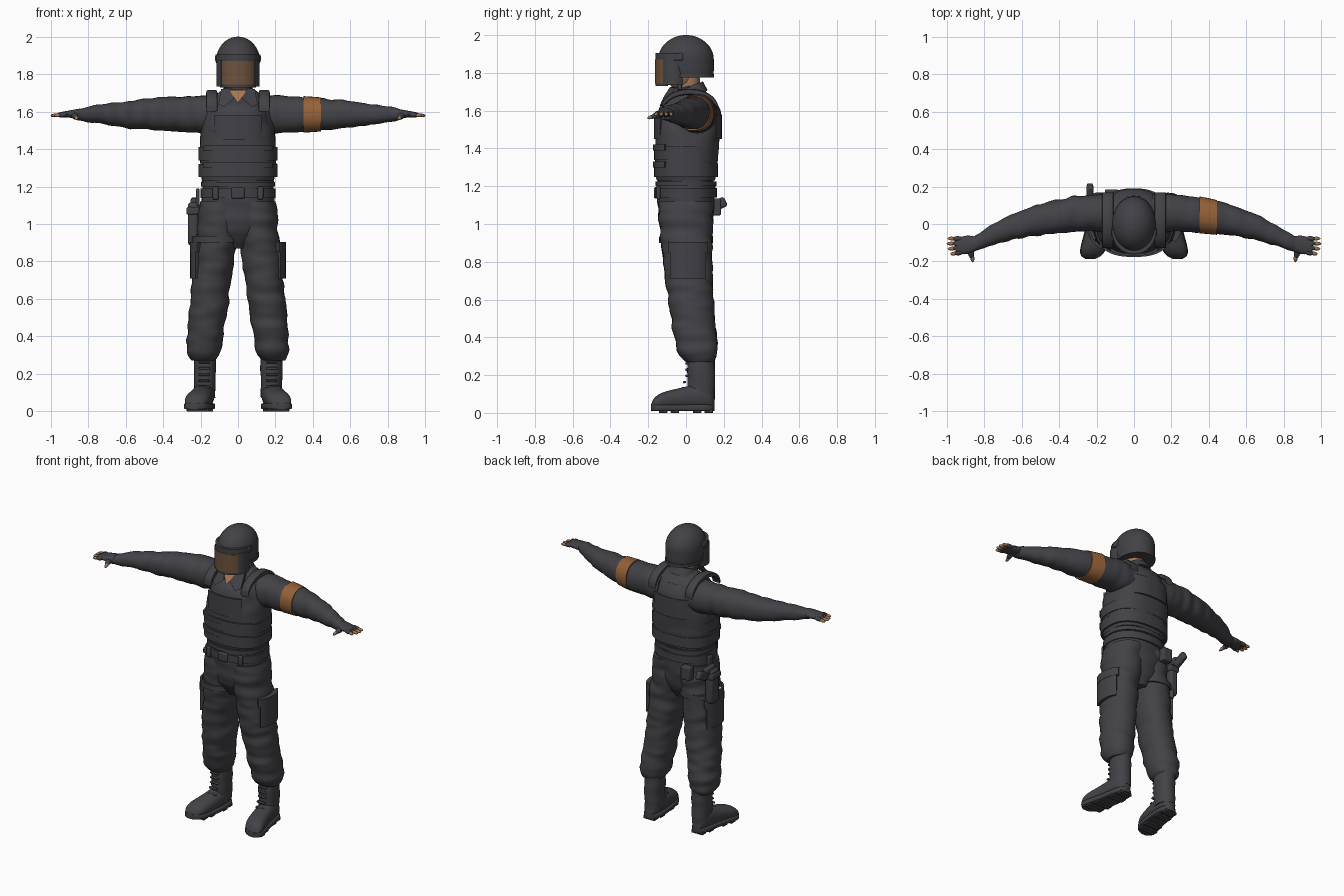
import bpy, bmesh, math
from mathutils import Vector, Matrix, noise

cube = bpy.data.objects.get("Cube")
if cube:
    bpy.data.objects.remove(cube, do_unlink=True)


def material(name, *rgb):
    mat = bpy.data.materials.new(name)
    mat.use_nodes = True
    mat.diffuse_color = (*rgb, 1)
    mat.node_tree.nodes["Principled BSDF"].inputs["Base Color"].default_value = (*rgb, 1)
    return mat


DARK = material("charcoal cloth", .055, .055, .063)
ORANGE = material("orange armband", .3, .12, .04)
SKIN = material("skin", .38, .18, .09)
BROWN = material("brown visor", .16, .085, .045)
SIDES = (-1, 1)
made = []


def finish(name, bm, mat):
    bmesh.ops.recalc_face_normals(bm, faces=bm.faces)
    mesh = bpy.data.meshes.new(name)
    bm.to_mesh(mesh)
    bm.free()
    mesh.materials.append(mat)
    obj = bpy.data.objects.new(name, mesh)
    bpy.context.collection.objects.link(obj)
    made.append(obj)
    return obj


def bridge(name, rings, mat):
    """Bridge a row of closed rings and cap both ends."""
    bm = bmesh.new()
    rows = [[bm.verts.new(point) for point in ring] for ring in rings]
    for low, high in zip(rows, rows[1:]):
        for i in range(len(low)):
            bm.faces.new((low[i - 1], low[i], high[i], high[i - 1]))
    bm.faces.new(rows[0])
    bm.faces.new(rows[-1])
    return finish(name, bm, mat)


def superellipse(angle, power):
    c, s = math.cos(angle), math.sin(angle)
    return (math.copysign(abs(c) ** (2 / power), c), math.copysign(abs(s) ** (2 / power), s))


def sweep(name, section, mat=DARK, axis="z", side=1, start=0, end=1, steps=24, sides=28,
          power=2.2, fold=0, tilt=0):
    """Sweep section(t) -> x, y, z, half width, half depth; fold adds cloth creases."""
    stretch = Vector([20 if axis == letter else 7 for letter in "xyz"])
    rings = []
    for step in range(steps + 1):
        x, y, z, width, depth = section(start + (end - start) * step / steps)
        ring = []
        for i in range(sides):
            c, d = superellipse(math.tau * i / sides, power)

            def place(grow):
                u, v = (width + grow) * c, (depth + grow) * d
                return Vector({"z": (x + u, y + v, z + tilt * v),
                               "x": (x, y + u, z + v),
                               "y": (x + u, y, z + v)}[axis])
            point = place(0)
            if fold:
                point = place(fold * noise.noise(point * stretch + Vector((0, side * 5, 0))))
            point.x *= side
            ring.append(point)
        rings.append(ring)
    return bridge(name, rings, mat)


def body(*keys):
    """Smooth upright section through (y, z, half width, half depth) keys."""
    points = [Vector((0, *key)) for key in keys]
    points = [points[0] * 2 - points[1], *points, points[-1] * 2 - points[-2]]

    def section(t):
        spot = t * (len(keys) - 1)
        i = min(int(spot), len(keys) - 2)
        t = spot - i
        a, b, c, d = points[i:i + 4]
        return (b + (c - a) * t / 2 + (a * 2 - b * 5 + c * 4 - d) * t * t / 2
                + (b * 3 - a - c * 3 + d) * t ** 3 / 2)
    return section


def panel(name, y, bottom, height, width, depth, half=180, facing=-90, thick=.012,
          mat=DARK, power=2.2, x=0, side=1):
    """Curved plate around an upright axis, spanning half degrees each way."""
    rings = []
    for i in range(33):
        c, d = superellipse(math.radians(facing + half * (i / 16 - 1)), power)
        rings.append([(side * (x + (width - inset) * c), y + (depth - inset) * d, bottom + rise)
                      for inset, rise in ((0, 0), (0, height), (thick, height), (thick, 0))])
    return bridge(name, rings, mat)


def box(name, location, size, turn=0, bevel=.008):
    bm = bmesh.new()
    bmesh.ops.create_cube(bm, size=1)
    bmesh.ops.scale(bm, vec=size, verts=bm.verts)
    obj = finish(name, bm, DARK)
    obj.location = location
    obj.rotation_euler.x = turn
    edges = obj.modifiers.new("soft edges", "BEVEL")
    edges.width, edges.segments = bevel, 2


def rod(name, start, end, radius, mat=DARK, side=1):
    """Long rounded pod from one point to another."""
    start, end = [Vector((side * x, y, z)) for x, y, z in (start, end)]
    along = end - start
    bm = bmesh.new()
    bmesh.ops.create_uvsphere(
        bm, u_segments=16, v_segments=10, radius=1,
        matrix=Matrix.Translation((start + end) / 2) @ along.to_track_quat("Z", "Y").to_matrix().to_4x4()
        @ Matrix.Diagonal((radius, radius, along.length / 2, 1)))
    finish(name, bm, mat)


def plate(name, outline, mat, side=1, thick=.009):
    bridge(name, [[(side * x, y + back, z) for x, y, z in outline] for back in (0, thick)], mat)


# Torso, pelvis and vest
sweep("shirt", body((0, 1.1, .18, .14), (0, 1.3, .195, .155), (.02, 1.5, .2, .16),
                    (.03, 1.64, .17, .13), (.03, 1.7, .11, .08), (.03, 1.73, .07, .06)), fold=.008)
sweep("pelvis", body((.01, .87, .05, .08), (0, .97, .15, .135), (0, 1.1, .195, .15),
                     (0, 1.2, .19, .155)), fold=.006)
sweep("vest", body((0, 1.23, .19, .155), (0, 1.3, .203, .165), (.01, 1.46, .2, .17),
                   (.015, 1.56, .17, .175), (.02, 1.63, .15, .15), (.03, 1.66, .12, .12)),
      fold=.005, sides=40, power=2.5)
for low in (1.25, 1.34):
    panel("vest_band", 0, low, .07, .21, .17, power=2.5)
    panel("vest_front_flap", 0, low + .05, .03, .216, .176, half=55, power=2.5)
for facing in SIDES:
    panel("vest_panel", .01, 1.45, .13, .19, .18, half=38, facing=facing * 90, power=2.5)

# Belt and its fittings
panel("shirt_hem", 0, 1.2, .025, .197, .162)
panel("belt", 0, 1.14, .05, .2, .163)
box("buckle", (0, -.16, 1.165), (.07, .02, .06))
for side in SIDES:
    box("belt_loop", (side * .12, -.145, 1.165), (.03, .02, .07))
box("back_pouch", (-.12, .16, 1.09), (.07, .05, .09))

# Holster with pistol on the right thigh
box("holster", (-.24, .06, 1), (.055, .085, .23), bevel=.015)
box("holster_flap", (-.24, .06, 1.07), (.07, .095, .04))
box("holster_hanger", (-.215, .05, 1.13), (.02, .05, .12))
box("pistol_slide", (-.235, .085, 1.11), (.035, .1, .05))
box("pistol_grip", (-.235, .165, 1.1), (.035, .1, .055), turn=.45, bevel=.012)
panel("thigh_strap", 0, .9, .035, .128, .142, x=.12, side=-1)

# Neck, collar and open throat
rod("neck", (0, .02, 1.6), (0, 0, 1.9), .065, SKIN)
sweep("collar", body((.025, 1.675, .1, .09), (.02, 1.73, .075, .07)), tilt=.35, steps=4)
plate("throat", [(-.05, -.085, 1.715), (.05, -.085, 1.715), (0, -.13, 1.645)], SKIN)
for side in SIDES:
    plate("collar_flap", [(.02, -.12, 1.67), (.05, -.085, 1.725), (.09, -.055, 1.72),
                          (.105, -.12, 1.64), (.075, -.14, 1.625)], DARK, side, .02)

# Head, helmet and face shield
rod("head", (0, -.025, 1.7), (0, -.02, 1.95), .085, SKIN)


def dome(t):
    angle = math.radians(88 * t)
    return 0, 0, 1.87 + .13 * math.sin(angle), .117 * math.cos(angle), .147 * math.cos(angle)


sweep("helmet_dome", dome, sides=40, power=2)
sweep("helmet_skirt", body((.02, 1.775, .103, .12), (.01, 1.81, .112, .137), (0, 1.87, .117, .147)),
      sides=40, power=2)
panel("helmet_rim", .015, 1.775, .02, .113, .134, half=115, facing=90, power=2)
panel("visor", -.08, 1.745, .125, .1, .083, half=62, thick=.008, mat=BROWN, power=2)
panel("visor_brow", -.025, 1.865, .04, .12, .136, half=85, thick=.025, power=2)
panel("visor_lower_edge", -.075, 1.73, .02, .1, .086, half=75, power=2)
for side in SIDES:
    panel("cheek_guard", -.065, 1.735, .14, .114, .092, half=34, facing=-4, thick=.02,
          power=2, side=side)
    box("visor_pivot", (side * .114, -.04, 1.885), (.015, .05, .04))
    box("chin_strap", (side * .07, -.035, 1.745), (.01, .025, .07), bevel=.003)


# Limb rules, each running from the body outwards
def sleeve(t):
    return .1 + .76 * t, .06 - .17 * t ** 2.4, 1.585, .1 - .06 * t * t, .1 - .07 * t * t


def armband(t):
    x, y, z, width, depth = sleeve(t)
    return x, y, z, width + .005, depth + .005


def glove(t):
    return .84 + .11 * t, -.105 - .013 * t, 1.59 - .006 * t, .036 + .013 * math.sin(3 * t), .027 - .014 * t


def strap(t):
    angle = math.pi * t
    return .14, .02 - .15 * math.cos(angle), 1.6 + .1 * math.sin(angle), .03, .016


def trouser(t):
    cuff = .03 * t ** 30
    return .09 + .1 * t, .07 * t * t, 1.12 - .85 * t, .113 - .02 * t - cuff, .145 - .04 * t - cuff


def shaft(t):
    return .178, .08, .07 + .22 * t, .056 + .004 * t, .073


def foot(t):
    rounding = math.sqrt(1 - abs(2 * t - 1) ** 6)
    height = (.08 - .04 * t) * rounding
    return (.18 + .055 * t * t, .155 - .345 * t, height + .015,
            (.053 + .017 * t) * rounding, height)


def sole(t):
    x, y, z, width, depth = foot(t)
    return x, y, .027, width * 1.07, .017


for side in SIDES:
    # Sleeve, shoulder strap and fingerless glove
    sweep("sleeve", sleeve, axis="x", side=side, fold=.009, steps=40)
    sweep("shoulder_strap", strap, axis="y", side=side, start=.05, end=.95, sides=12, power=4)
    sweep("glove", glove, axis="x", side=side, steps=8, sides=16)
    for i in range(4):
        knuckle = (.91, -.08 - .023 * i, 1.587)
        tip = (1 - .005 * (i - 1) ** 2, -.077 - .028 * i, 1.578)
        middle = Vector(knuckle).lerp(tip, .45)
        rod("glove_finger", knuckle, Vector(knuckle).lerp(tip, .7), .014, side=side)
        rod("finger", middle, tip, .01, SKIN, side)
    rod("glove_thumb", (.88, -.1, 1.59), (.865, -.185, 1.567), .018, side=side)
    rod("thumb", (.867, -.15, 1.575), (.86, -.205, 1.56), .011, SKIN, side)
    # Trouser leg with cargo pocket
    sweep("trouser_leg", trouser, side=side, fold=.011, steps=60)
    panel("cargo_pocket", .01, .71, .17, .125, .138, half=40, facing=0, thick=.03, x=.13, side=side)
    panel("pocket_flap", .01, .85, .055, .132, .142, half=46, facing=0, thick=.03, x=.125, side=side)
    # Boot
    sweep("boot_shaft", shaft, side=side, fold=.004, steps=12)
    sweep("boot_foot", foot, axis="y", side=side, start=.01, end=.99)
    sweep("boot_sole", sole, axis="y", side=side, start=.01, end=.99, power=6)
    for t in (.1, .28, .62, .8):
        x, y, z, width, depth = foot(t)
        box("sole_lug", (side * x, y, .01), (width * 1.8, .045, .02), bevel=.003)
    for i in range(5):
        box("boot_lace", (side * .18, .004 - .012 * max(0, 2 - i), .13 + .033 * i),
            (.06, .016, .012), turn=.2, bevel=.004)

# Armband on the left sleeve
sweep("armband", armband, ORANGE, axis="x", start=.33, end=.45, steps=6)

bpy.ops.object.select_all(action="DESELECT")
for obj in made:
    obj.select_set(True)
bpy.context.view_layer.objects.active = made[0]
bpy.ops.object.shade_smooth_by_angle(angle=math.radians(42))
